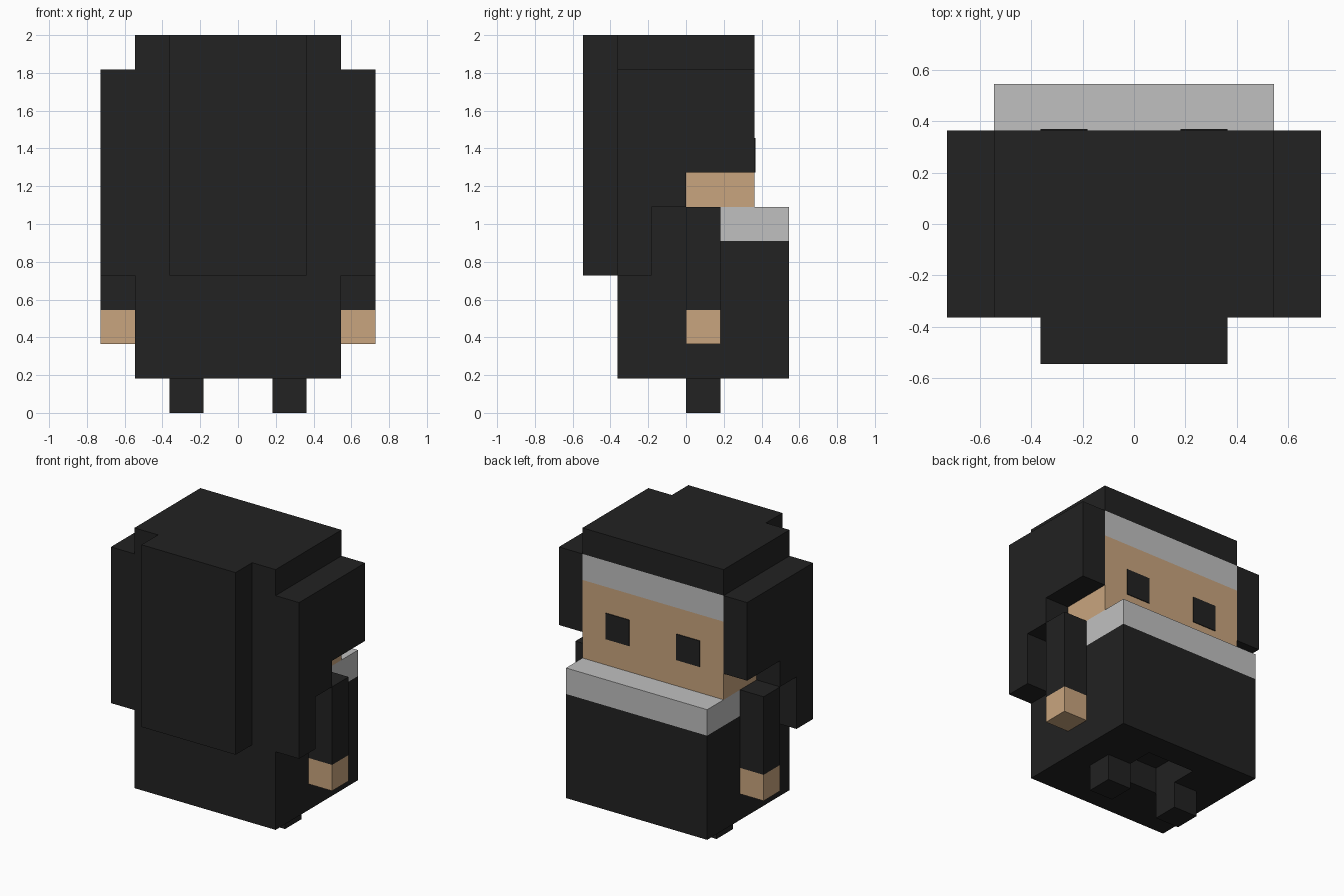
import bpy
from mathutils import Vector

U = 2 / 11  # one block

start_cube = bpy.data.objects.get("Cube")
if start_cube:
    bpy.data.objects.remove(start_cube, do_unlink=True)


def material(name, color):
    mat = bpy.data.materials.new(name)
    mat.use_nodes = True
    mat.diffuse_color = (*color, 1)
    mat.node_tree.nodes["Principled BSDF"].inputs["Base Color"].default_value = (*color, 1)
    return mat


BLACK = material("black", (0.016, 0.016, 0.016))
SKIN = material("tan skin", (0.584, 0.376, 0.209))
GREY = material("light grey", (0.527, 0.527, 0.527))


def box(name, x, y, z, mat):
    """Box spanning the given ranges, measured in blocks."""
    low, high = (Vector(c) * U for c in zip(x, y, z))
    bpy.ops.mesh.primitive_cube_add(size=1, location=(low + high) / 2)
    obj = bpy.context.object
    obj.name = name
    obj.scale = high - low
    bpy.ops.object.transform_apply(location=False, rotation=False, scale=True)
    obj.data.materials.append(mat)
    return obj


def pair(name, x, y, z, mat):
    """The same box on both sides of the body."""
    box("left_" + name, x, y, z, mat)
    box("right_" + name, (-x[1], -x[0]), y, z, mat)


W = (-3, 3)  # shared width of head and body

# Robe, with a shallow recess between the legs
robe = box("robe", W, (-2, 3), (1, 5), BLACK)
cutter = box("recess_cutter", (-1, 1), (0, 2), (0.5, 2), BLACK)
cutter.hide_render = True
cut = robe.modifiers.new("recess", "BOOLEAN")
cut.operation = "DIFFERENCE"
cut.solver = "EXACT"
cut.object = cutter
bpy.context.view_layer.objects.active = robe
bpy.ops.object.modifier_apply(modifier=cut.name)
bpy.data.objects.remove(cutter, do_unlink=True)

# Shoulders and collar
box("shoulders", W, (-2, 1), (5, 6), BLACK)
box("collar", W, (1, 3), (5, 6), GREY)

# Legs, sleeves and hands
pair("leg", (1, 2), (0, 1), (0, 1), BLACK)
pair("sleeve", (3, 4), (0, 1), (3, 6), BLACK)
pair("hand", (3, 4), (0, 1), (2, 3), SKIN)

# Head
box("face", W, (0, 2), (6, 9), SKIN)
box("headband", W, (0, 2), (9, 10), GREY)
pair("eye", (1, 2), (2, 2.03), (7, 8), BLACK)

# Hair
box("hair_top", W, (0, 2), (10, 11), BLACK)
box("hair_back", W, (-2, 0), (6, 11), BLACK)
box("hair_tail", (-2, 2), (-3, -2), (4, 11), BLACK)
pair("hair_side_front", (3, 4), (0, 2), (7, 10), BLACK)
pair("hair_side_middle", (3, 4), (-1, 0), (6, 10), BLACK)
pair("hair_side_back", (3, 4), (-2, -1), (4, 10), BLACK)
